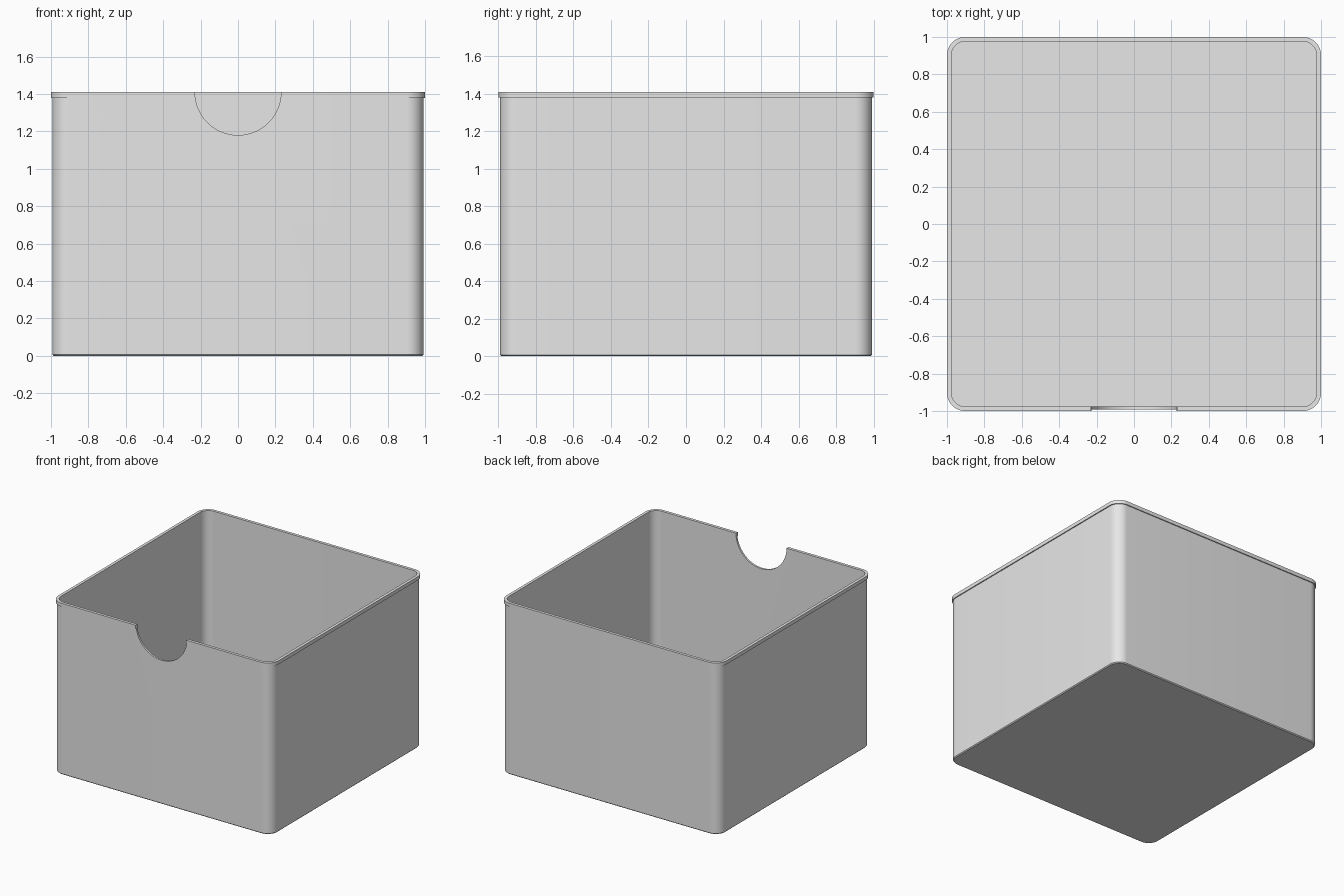
import bpy, bmesh, math

if "Cube" in bpy.data.objects:
    bpy.data.objects.remove(bpy.data.objects["Cube"])

HEIGHT, NOTCH_R = 1.41, 0.23

grey = bpy.data.materials.new("light grey")
grey.diffuse_color = (0.8, 0.8, 0.8, 1)
grey.use_nodes = True
grey.node_tree.nodes["Principled BSDF"].inputs["Base Color"].default_value = grey.diffuse_color


def ring(bm, half, radius, z, steps=12):
    """Rounded square loop of vertices."""
    verts = []
    c = half - radius
    for i, (sx, sy) in enumerate([(1, 1), (-1, 1), (-1, -1), (1, -1)]):
        for s in range(steps + 1):
            a = math.pi / 2 * (i + s / steps)
            verts.append(bm.verts.new((sx * c + radius * math.cos(a),
                                       sy * c + radius * math.sin(a), z)))
    return verts


# Open box: outside from base to lip, then inside down to the floor
profile = [
    (0.985, 0.083, 0.0),
    (0.992, 0.09, 0.007),
    (0.992, 0.09, 1.38),
    (1.0, 0.098, 1.38),
    (1.0, 0.098, HEIGHT),
    (0.976, 0.074, HEIGHT),
    (0.976, 0.074, 0.025),
]
bm = bmesh.new()
rings = [ring(bm, *p) for p in profile]
for low, high in zip(rings, rings[1:]):
    n = len(low)
    for i in range(n):
        j = (i + 1) % n
        bm.faces.new((low[i], low[j], high[j], high[i]))
bm.faces.new(rings[0][::-1])
bm.faces.new(rings[-1])
bmesh.ops.recalc_face_normals(bm, faces=bm.faces)
mesh = bpy.data.meshes.new("storage_box")
bm.to_mesh(mesh)
bm.free()
box = bpy.data.objects.new("storage_box", mesh)
bpy.context.collection.objects.link(box)
mesh.materials.append(grey)

# Half-round finger notch in the front wall
bpy.ops.mesh.primitive_cylinder_add(vertices=64, radius=NOTCH_R, depth=0.2,
                                    location=(0, -1, HEIGHT),
                                    rotation=(math.pi / 2, 0, 0))
cutter = bpy.context.object
cutter.name = "notch_cutter"
cutter.hide_render = True
cutter.data.materials.append(grey)
cut = box.modifiers.new("notch", 'BOOLEAN')
cut.operation = 'DIFFERENCE'
cut.solver = 'EXACT'
cut.object = cutter

bpy.ops.object.select_all(action='DESELECT')
box.select_set(True)
bpy.context.view_layer.objects.active = box
bpy.ops.object.modifier_apply(modifier=cut.name)
bpy.data.objects.remove(cutter)
bpy.ops.object.shade_smooth_by_angle(angle=math.radians(30))
